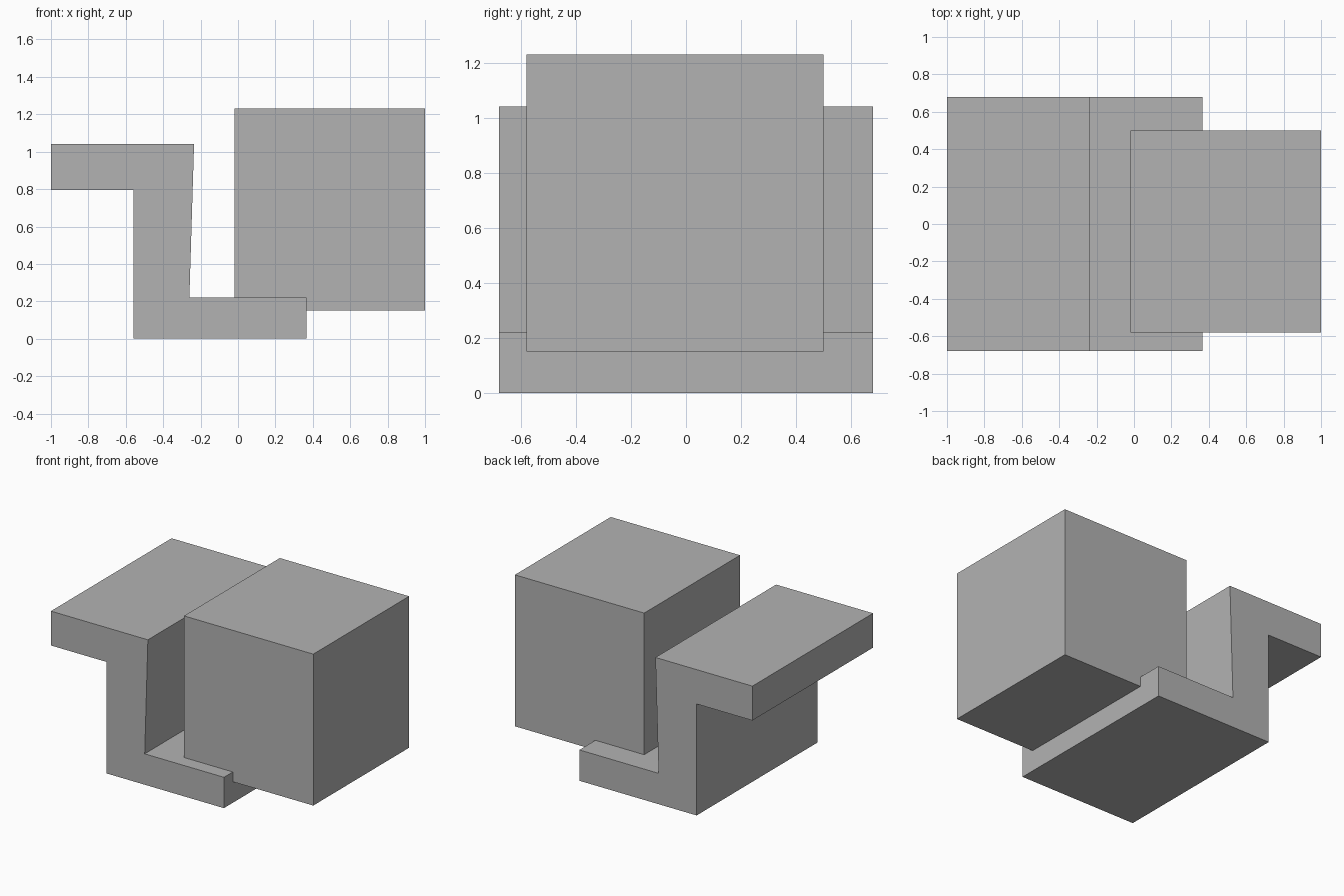
import bpy
import bmesh

cube = bpy.data.objects.get("Cube")
if cube:
    bpy.data.objects.remove(cube, do_unlink=True)

# One plain grey for everything
GREY = (0.45, 0.45, 0.45, 1)
grey = bpy.data.materials.new("plain grey")
grey.diffuse_color = GREY
grey.use_nodes = True
grey.node_tree.nodes["Principled BSDF"].inputs["Base Color"].default_value = GREY


def extrude_profile(name, profile, y_front, y_back):
    """Extrude an (x, z) outline from front to back into a solid."""
    bm = bmesh.new()
    face = bm.faces.new([bm.verts.new((x, y_front, z)) for x, z in profile])
    result = bmesh.ops.extrude_face_region(bm, geom=[face], use_keep_orig=True)
    moved = [v for v in result["geom"] if isinstance(v, bmesh.types.BMVert)]
    bmesh.ops.translate(bm, verts=moved, vec=(0, y_back - y_front, 0))
    bmesh.ops.recalc_face_normals(bm, faces=bm.faces)
    mesh = bpy.data.meshes.new(name)
    bm.to_mesh(mesh)
    bm.free()
    mesh.materials.append(grey)
    obj = bpy.data.objects.new(name, mesh)
    bpy.context.collection.objects.link(obj)
    return obj


# Stepped bracket: upper shelf, slightly tapered upright, lower foot
extrude_profile("stepped_bracket", [
    (-1, 1.04), (-1, 0.795), (-0.56, 0.795), (-0.56, 0),
    (0.365, 0), (0.365, 0.22), (-0.26, 0.22), (-0.235, 1.04),
], -0.68, 0.68)

# Large block sunk into the foot and overhanging it
extrude_profile("block", [
    (-0.02, 0.15), (1, 0.15), (1, 1.23), (-0.02, 1.23),
], -0.58, 0.5)
